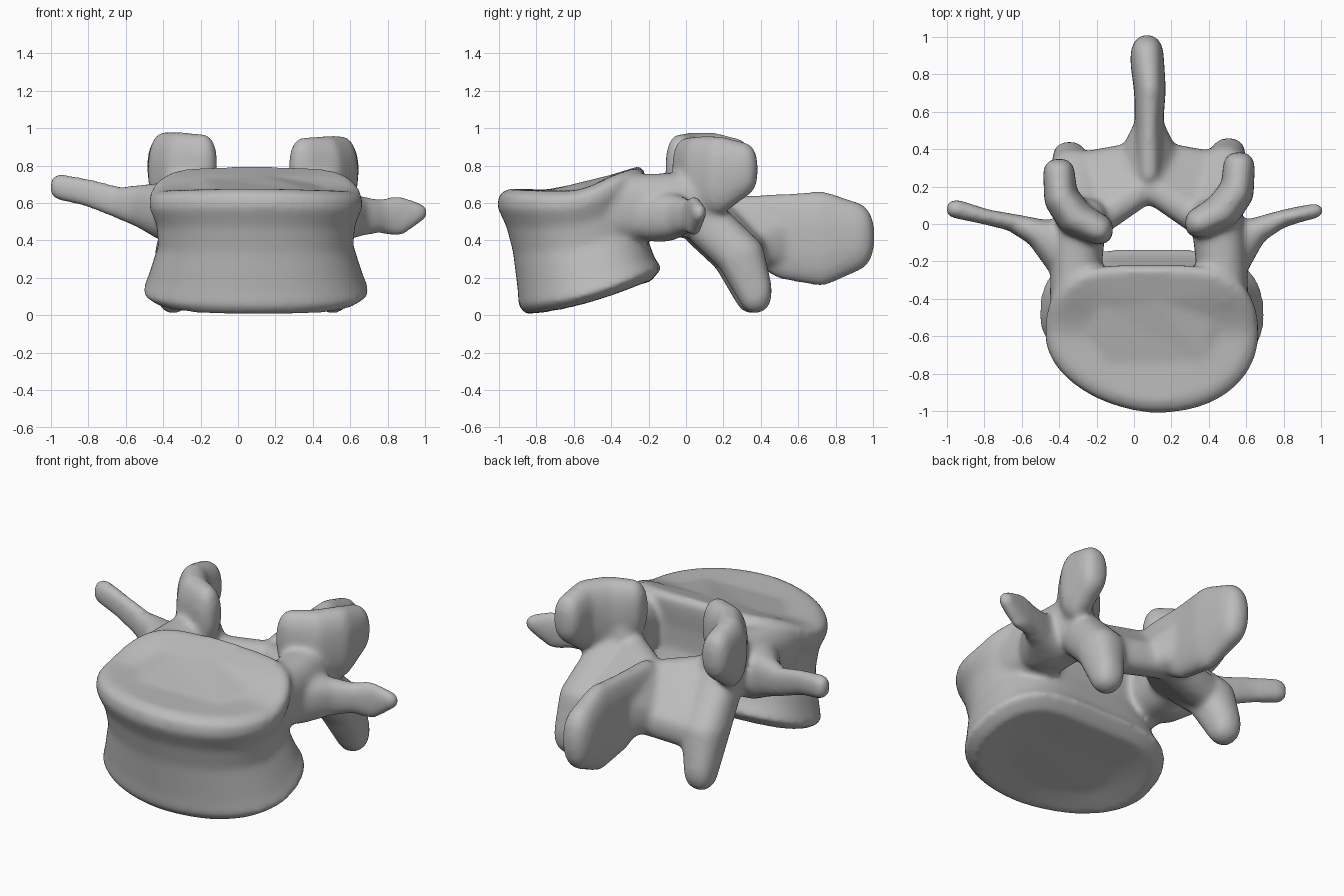
import bpy
import bmesh
import math
from mathutils import Vector

if "Cube" in bpy.data.objects:
    bpy.data.objects.remove(bpy.data.objects["Cube"], do_unlink=True)

MID = 0.08          # plane of symmetry of the paired parts
bm = bmesh.new()    # every part is gathered here, then fused


def blob_points(center, radii):
    """Points of a slightly boxy ellipsoid."""
    temp = bmesh.new()
    bmesh.ops.create_icosphere(temp, subdivisions=3, radius=1)
    pts = []
    for v in temp.verts:
        p = [math.copysign(abs(c) ** 0.85, c) * r for c, r in zip(v.co, radii)]
        pts.append(Vector(center) + Vector(p))
    temp.free()
    return pts


def hull(blobs):
    """Closed skin stretched around several blobs."""
    temp = bmesh.new()
    for center, radii in blobs:
        for p in blob_points(center, radii):
            temp.verts.new(p)
    out = bmesh.ops.convex_hull(temp, input=temp.verts)
    junk = [g for g in out["geom_interior"] if isinstance(g, bmesh.types.BMVert)]
    bmesh.ops.delete(temp, geom=junk, context="VERTS")
    bmesh.ops.recalc_face_normals(temp, faces=temp.faces)
    mesh = bpy.data.meshes.new("part")
    temp.to_mesh(mesh)
    temp.free()
    bm.from_mesh(mesh)
    bpy.data.meshes.remove(mesh)


def chain(blobs):
    for pair in zip(blobs, blobs[1:]):
        hull(pair)


def right(blobs, back=0, lift=0):
    return blobs


def left(blobs, back=0, lift=0):
    return [((2 * MID - c[0], c[1] + back, c[2] + lift), r) for c, r in blobs]


def smooth_step(t):
    t = min(max(t, 0), 1)
    return t * t * (3 - 2 * t)


# Vertebral body: kidney-shaped rings between a sloping floor and roof
def floor_z(x, y):
    return 0.0 + 0.215 * max((y + 0.87) / 0.75, 0) ** 1.9 + 0.05 * abs(x - MID) ** 2


def roof_z(x, y):
    rise = 0.03 * (y + 1) + 0.1 * smooth_step((y + 0.62) / 0.36)
    return 0.675 + rise - 0.08 * abs(x - MID) ** 2


def body():
    # height fraction, half width, front y, back y
    rings = [(0.06, 0.34, -0.7, -0.34), (0.0, 0.53, -0.85, -0.14),
             (0.07, 0.605, -0.895, -0.08), (0.2, 0.575, -0.9, -0.12),
             (0.5, 0.52, -0.925, -0.18), (0.7, 0.53, -0.96, -0.18),
             (0.86, 0.57, -1.01, -0.17), (0.96, 0.565, -1.0, -0.17),
             (1.0, 0.51, -0.95, -0.2), (0.99, 0.34, -0.82, -0.36)]
    count = 64
    loops = []
    for t, rx, front, back in rings:
        loop = []
        for i in range(count):
            a = math.tau * i / count
            c, s = math.cos(a), math.sin(a)
            x = MID + 0.015 + rx * math.copysign(abs(c) ** 0.85, c)
            y = (front + back) / 2
            if s > 0:
                y += (back - front) / 2 * s ** 0.8 - 0.05 * s ** 6
            else:
                y += (back - front) / 2 * s - 0.13 * max(MID - x, 0) * s
            z = floor_z(x, y) * (1 - t) + roof_z(x, y) * t
            loop.append(bm.verts.new((x, y, z)))
        loops.append(loop)
    for low, high in zip(loops, loops[1:]):
        for i in range(count):
            j = (i + 1) % count
            bm.faces.new((low[i], low[j], high[j], high[i]))
    bm.faces.new(loops[0][::-1])
    bm.faces.new(loops[-1])


body()

# Pedicles joining the body to the arch
pedicle = [((-0.32, -0.38, 0.57), (0.13, 0.1, 0.18)),
           ((-0.3, -0.12, 0.58), (0.14, 0.1, 0.18)),
           ((-0.28, 0.04, 0.6), (0.14, 0.1, 0.17))]

# Upper joint processes: curved upright plates
upper_joint = [((-0.19, -0.03, 0.8), (0.08, 0.08, 0.17)),
               ((-0.31, 0.03, 0.76), (0.1, 0.09, 0.22)),
               ((-0.39, 0.14, 0.77), (0.09, 0.09, 0.21)),
               ((-0.4, 0.27, 0.8), (0.085, 0.08, 0.145))]

# Lower joint processes hanging behind the arch
lower_joint = [((-0.28, 0.08, 0.5), (0.12, 0.1, 0.14)),
               ((-0.32, 0.27, 0.32), (0.125, 0.13, 0.11)),
               ((-0.345, 0.35, 0.13), (0.09, 0.09, 0.12))]

# Laminae: sloping plates from the joints to the midline
lamina = [((-0.21, 0.02, 0.54), (0.09, 0.09, 0.11)),
          ((-0.3, 0.29, 0.31), (0.09, 0.09, 0.1)),
          ((MID, 0.2, 0.52), (0.06, 0.08, 0.09)),
          ((MID, 0.37, 0.36), (0.06, 0.08, 0.1))]

for side in (right, left):
    chain(side(pedicle))
    chain(side(upper_joint, back=0.035, lift=-0.02))
    chain(side(lower_joint, back=0.02))
    hull(side(lamina))

# Transverse processes, one rising and one level
chain([((-0.37, -0.14, 0.55), (0.11, 0.16, 0.16)),
       ((-0.5, -0.05, 0.58), (0.08, 0.075, 0.12)),
       ((-0.63, 0.005, 0.6), (0.07, 0.045, 0.085)),
       ((-0.8, 0.04, 0.655), (0.06, 0.04, 0.075)),
       ((-0.95, 0.08, 0.685), (0.055, 0.05, 0.07))])
chain([((0.52, -0.14, 0.53), (0.11, 0.16, 0.14)),
       ((0.64, -0.04, 0.53), (0.07, 0.07, 0.11)),
       ((0.75, 0.015, 0.53), (0.07, 0.045, 0.09)),
       ((0.85, 0.045, 0.53), (0.07, 0.04, 0.11)),
       ((0.965, 0.07, 0.55), (0.045, 0.04, 0.05))])

# Spinous process: a deep blade with a thickened end and a flared root
chain([((MID, 0.28, 0.49), (0.07, 0.1, 0.15)),
       ((0.08, 0.52, 0.42), (0.075, 0.1, 0.23)),
       ((0.085, 0.72, 0.41), (0.085, 0.12, 0.255)),
       ((0.07, 0.88, 0.42), (0.09, 0.13, 0.19))])
hull([((MID, 0.34, 0.38), (0.17, 0.08, 0.1)),
      ((MID, 0.25, 0.5), (0.1, 0.08, 0.1)),
      ((0.08, 0.54, 0.4), (0.07, 0.06, 0.16))])

bmesh.ops.recalc_face_normals(bm, faces=bm.faces)
mesh = bpy.data.meshes.new("vertebra")
bm.to_mesh(mesh)
bm.free()
vertebra = bpy.data.objects.new("vertebra", mesh)
bpy.context.collection.objects.link(vertebra)

bone = bpy.data.materials.new("bone_grey")
bone.use_nodes = True
colour = (0.5, 0.5, 0.5, 1)
bone.diffuse_color = colour
bone.node_tree.nodes["Principled BSDF"].inputs["Base Color"].default_value = colour
mesh.materials.append(bone)

# Fuse the parts into one skin and soften the seams
fuse = vertebra.modifiers.new("fuse", "REMESH")
fuse.mode = "VOXEL"
fuse.voxel_size = 0.015
fuse.use_smooth_shade = True
soften = vertebra.modifiers.new("soften", "SMOOTH")
soften.factor = 0.5
soften.iterations = 18
